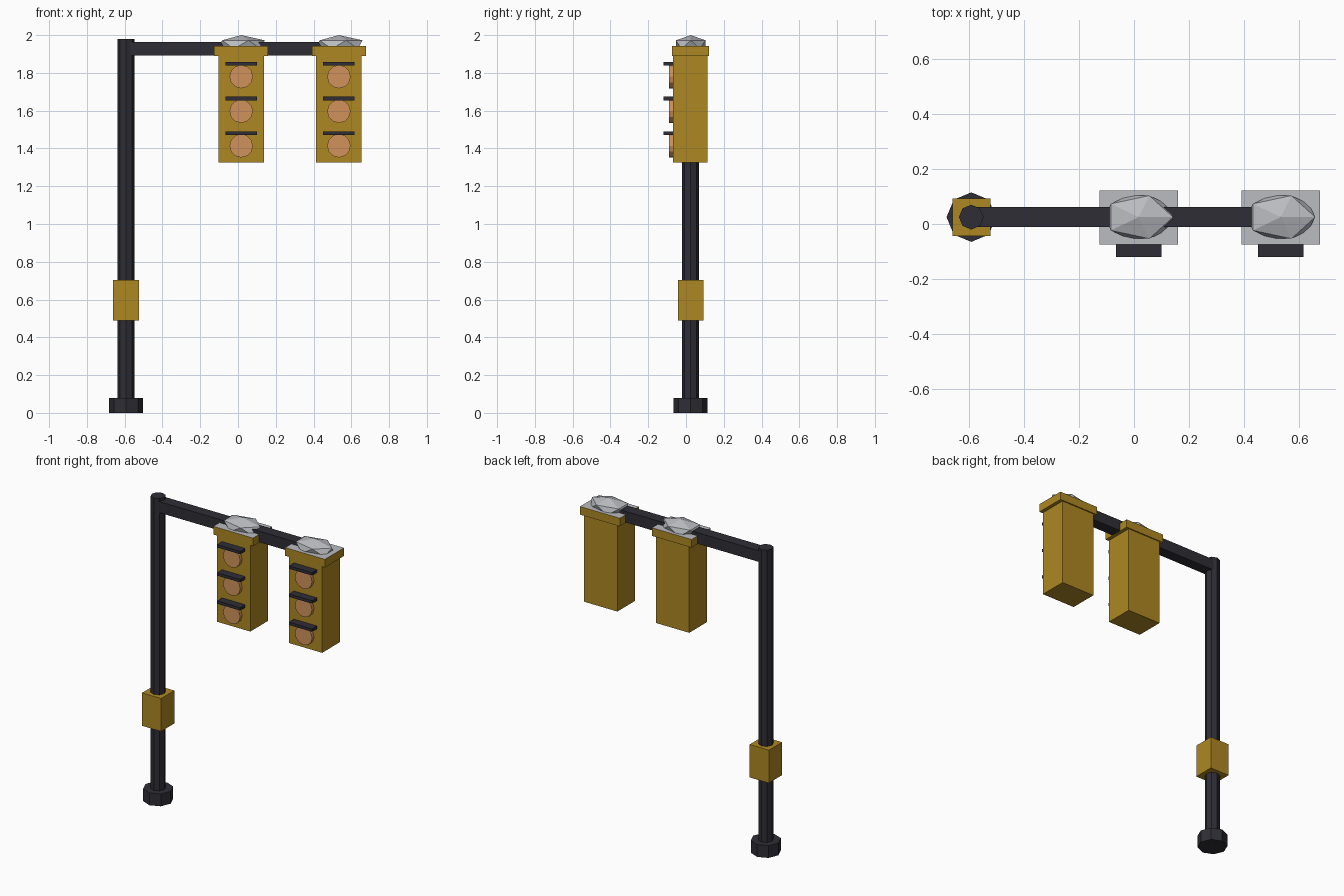
import bpy
from math import radians

cube = bpy.data.objects.get("Cube")
if cube:
    bpy.data.objects.remove(cube, do_unlink=True)


def make_material(name, rgb):
    mat = bpy.data.materials.new(name)
    mat.use_nodes = True
    mat.diffuse_color = (*rgb, 1)
    mat.node_tree.nodes["Principled BSDF"].inputs["Base Color"].default_value = (*rgb, 1)
    return mat


dark = make_material("dark metal", (0.027, 0.027, 0.036))
yellow = make_material("mustard yellow", (0.42, 0.245, 0.016))
orange = make_material("lamp orange", (0.63, 0.29, 0.105))
silver = make_material("pale grey", (0.49, 0.505, 0.535))


def finish(name, mat):
    obj = bpy.context.object
    obj.name = name
    bpy.ops.object.transform_apply(location=False, rotation=True, scale=True)
    obj.data.materials.append(mat)
    return obj


def box(name, mat, x, y, z):
    """Box from (low, high) pairs along each axis."""
    axes = (x, y, z)
    bpy.ops.mesh.primitive_cube_add(size=1, location=[(a + b) / 2 for a, b in axes])
    bpy.context.object.scale = [b - a for a, b in axes]
    return finish(name, mat)


def cylinder(name, mat, sides, radius, depth, centre, tilt=0):
    bpy.ops.mesh.primitive_cylinder_add(vertices=sides, radius=radius, depth=depth,
                                        location=centre, rotation=(tilt, 0, 0))
    return finish(name, mat)


POLE_X, MID_Y = -0.592, 0.025

# Post with foot, control box and horizontal arm
cylinder("foot", dark, 8, 0.09, 0.08, (POLE_X, MID_Y, 0.04))
cylinder("post", dark, 8, 0.045, 1.98, (POLE_X, MID_Y, 0.99))
box("control_box", yellow, (POLE_X - 0.069, POLE_X + 0.069),
    (MID_Y - 0.068, MID_Y + 0.068), (0.49, 0.704))
box("arm", dark, (POLE_X, 0.53), (MID_Y - 0.036, MID_Y + 0.036), (1.891, 1.963))


def signal_head(side, x):
    # Housing and lid with a pale top
    box(side + "_housing", yellow, (x - 0.12, x + 0.12), (-0.069, 0.114), (1.326, 1.9))
    lid = box(side + "_lid", yellow, (x - 0.143, x + 0.143), (-0.074, 0.122), (1.889, 1.942))
    lid.data.materials.append(silver)
    for face in lid.data.polygons:
        if face.normal.z > 0.5:
            face.material_index = 1

    # Faceted cap
    bpy.ops.mesh.primitive_ico_sphere_add(subdivisions=1, radius=1, location=(x, MID_Y, 1.95))
    bpy.context.object.scale = (0.14, 0.092, 0.05)
    finish(side + "_cap", silver)

    # Three lamps, each under a visor
    for i, level in enumerate(("top", "middle", "bottom")):
        z = 1.78 - 0.183 * i
        cylinder(f"{side}_{level}_lamp", orange, 12, 0.062, 0.04, (x, -0.07, z), radians(90))
        box(f"{side}_{level}_visor", dark, (x - 0.083, x + 0.083),
            (-0.12, -0.06), (z + 0.058, z + 0.077))


signal_head("inner", 0.017)
signal_head("outer", 0.534)
